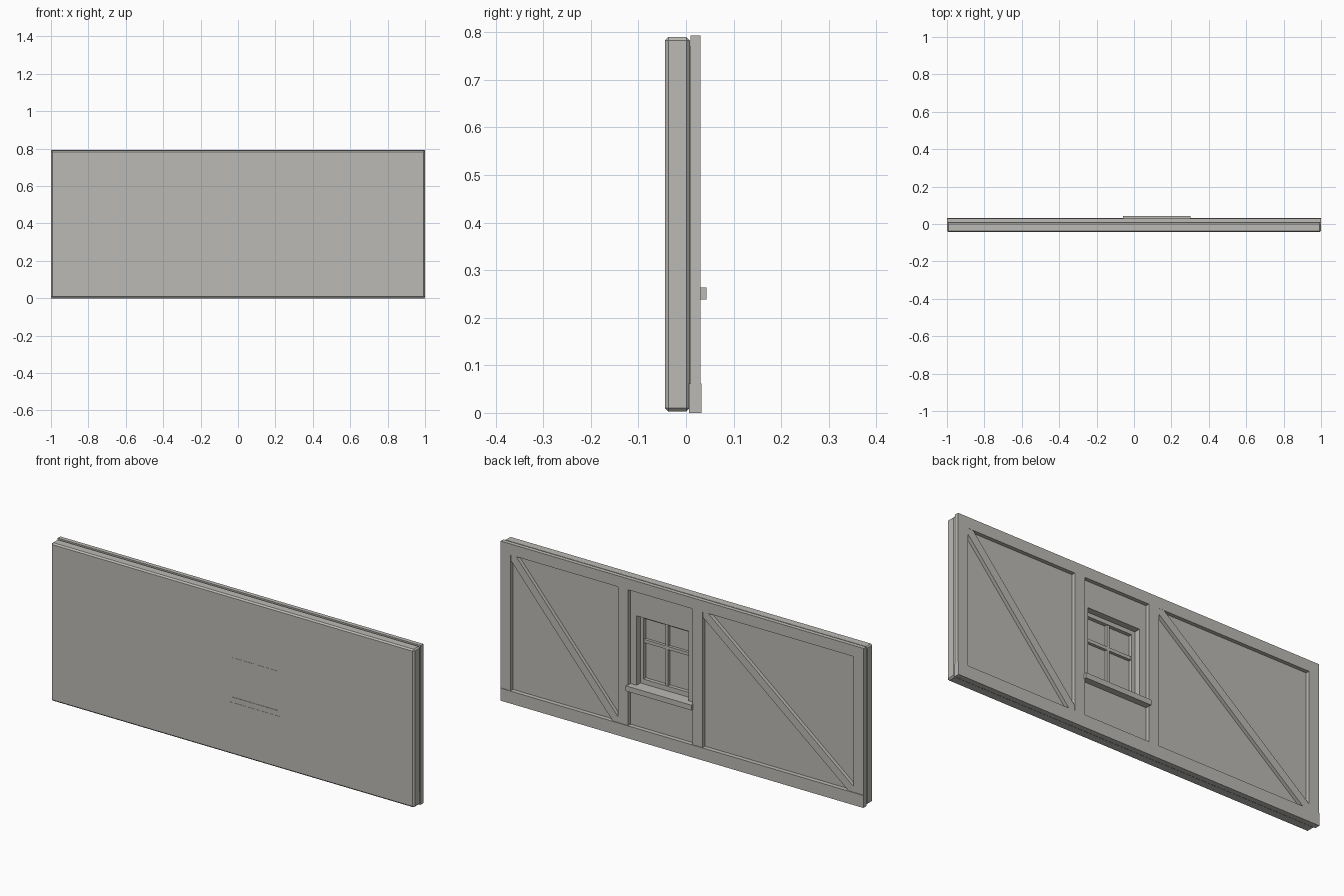
import bpy, bmesh
from mathutils import Vector

cube = bpy.data.objects.get("Cube")
if cube:
    bpy.data.objects.remove(cube, do_unlink=True)

grey = bpy.data.materials.new("warm_grey")
grey.use_nodes = True
colour = (0.5, 0.49, 0.46, 1)
grey.diffuse_color = colour
grey.node_tree.nodes["Principled BSDF"].inputs["Base Color"].default_value = colour


def finish(name, bm):
    bmesh.ops.recalc_face_normals(bm, faces=bm.faces)
    mesh = bpy.data.meshes.new(name)
    bm.to_mesh(mesh)
    bm.free()
    mesh.materials.append(grey)
    obj = bpy.data.objects.new(name, mesh)
    bpy.context.collection.objects.link(obj)
    return obj


def box(name, x, y, z, chamfer=0):
    """Box from (low, high) pairs, with optional chamfered edges."""
    bm = bmesh.new()
    bmesh.ops.create_cube(bm, size=1)
    for v in bm.verts:
        v.co = Vector([a + (b - a) * (c + 0.5) for (a, b), c in zip((x, y, z), v.co)])
    if chamfer:
        bmesh.ops.bevel(bm, geom=bm.edges[:], offset=chamfer, segments=1, affect='EDGES')
    return finish(name, bm)


def prism(name, outline, y):
    """Extrude an x-z outline through the depth range y."""
    bm = bmesh.new()
    face = bm.faces.new([bm.verts.new((px, y[0], pz)) for px, pz in outline])
    ext = bmesh.ops.extrude_face_region(bm, geom=[face])
    moved = [g for g in ext["geom"] if isinstance(g, bmesh.types.BMVert)]
    bmesh.ops.translate(bm, verts=moved, vec=(0, y[1] - y[0], 0))
    return finish(name, bm)


# Wall slab and backing board, with the window opening cut through both
hole_x, hole_z = (-0.022, 0.265), (0.262, 0.61)
slab = box("wall_slab", (-1, 1), (-0.044, 0.008), (0.003, 0.79), 0.007)
board = box("backing_board", (-0.97, 0.97), (0, 0.011), (0.03, 0.77))
cutter = box("opening_cutter", hole_x, (-0.1, 0.1), hole_z)
cutter.hide_render = True
for obj in (slab, board):
    mod = obj.modifiers.new("opening", 'BOOLEAN')
    mod.object = cutter
    mod.operation = 'DIFFERENCE'
    mod.solver = 'EXACT'
    bpy.context.view_layer.objects.active = obj
    bpy.ops.object.modifier_apply(modifier=mod.name)
bpy.data.objects.remove(cutter, do_unlink=True)

# Timber frame on the back
low, high = 0.062, 0.738
box("bottom_plate", (-1, 1), (0.006, 0.033), (0, low))
box("top_plate", (-1, 1), (0.009, 0.03), (high, 0.793))
studs = {"left_end_stud": 0.945, "left_window_stud": 0.298,
         "right_window_stud": -0.113, "right_end_stud": -1}
for name, x in studs.items():
    box(name, (x, x + 0.055), (0.009, 0.03), (low, high))

# Diagonal braces, with their ends cut to fit the corners
for name, x0, x1 in (("left_brace", 0.945, 0.353), ("right_brace", -0.113, -0.945)):
    a, b = 0.03, 0.027
    prism(name, [(x0, high), (x0 - a, high), (x1, low + b),
                 (x1, low), (x1 + a, low), (x0, high - b)], (0.009, 0.029))

# Window: glass, border, glazing bars and sill
box("window_glass", hole_x, (-0.041, -0.038), hole_z)
pane_x, pane_z = (-0.004, 0.248), (0.288, 0.59)
bar_y = (-0.043, -0.02)
box("window_left_border", (pane_x[1], hole_x[1]), bar_y, hole_z)
box("window_right_border", (hole_x[0], pane_x[0]), bar_y, hole_z)
box("window_top_border", pane_x, bar_y, (pane_z[1], hole_z[1]))
box("window_bottom_border", pane_x, bar_y, (hole_z[0], pane_z[0]))
box("window_cross_bar", pane_x, (-0.042, -0.024), (0.468, 0.484))
box("window_upright_bar", (0.115, 0.129), (-0.042, -0.024), pane_z)
box("window_sill", (-0.06, 0.302), (-0.02, 0.043), (0.238, 0.264))
